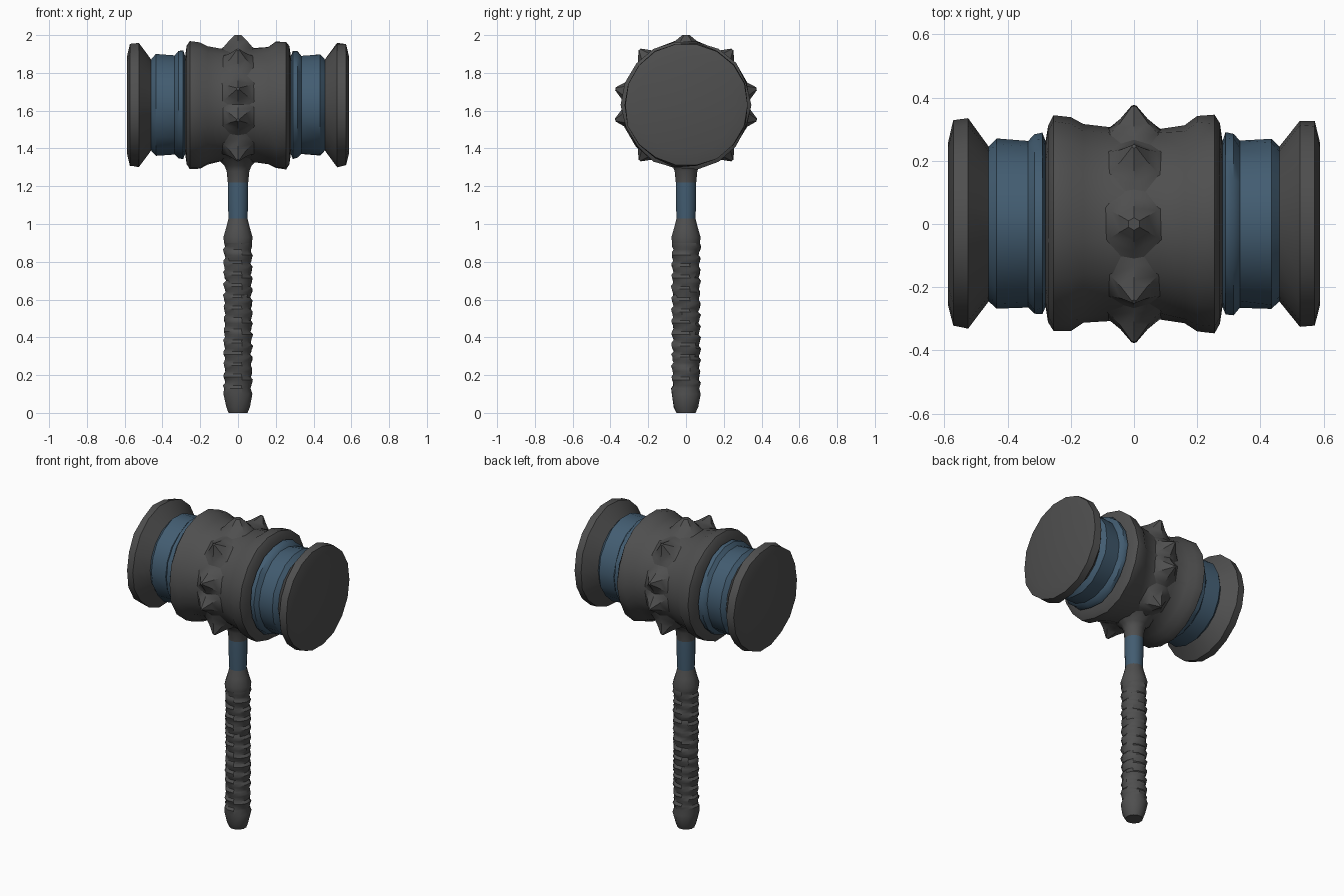
import bpy, math, random
from mathutils import Matrix, Vector

if "Cube" in bpy.data.objects:
    bpy.data.objects.remove(bpy.data.objects["Cube"])

random.seed(4)
HEAD_Z = 1.63


def material(name, rgb):
    m = bpy.data.materials.new(name)
    m.diffuse_color = (*rgb, 1)
    m.use_nodes = True
    m.node_tree.nodes["Principled BSDF"].inputs["Base Color"].default_value = m.diffuse_color
    return m


grey = material("dark grey", (0.078, 0.078, 0.078))
blue = material("steel blue", (0.055, 0.108, 0.165))


def lathe(name, profile, sides, mat, matrix=Matrix(), start=False, end=False,
          jitter=0.0, radius=None, angle=40):
    """Spin (height, radius) points round local z; outer rings stay exact so parts meet."""
    verts, faces = [], []
    for i, (h, r) in enumerate(profile):
        inner = 0 < i < len(profile) - 1
        for j in range(sides):
            a = 2 * math.pi * (j + 0.5) / sides
            rr = radius(h, r, a) if radius else r
            if inner:
                rr += random.uniform(-jitter, jitter)
            verts.append(matrix @ Vector((rr * math.cos(a), rr * math.sin(a), h)))
    for i in range(len(profile) - 1):
        for j in range(sides):
            k = (j + 1) % sides
            faces.append((i * sides + j, i * sides + k,
                          (i + 1) * sides + k, (i + 1) * sides + j))
    if start:
        faces.append(tuple(reversed(range(sides))))
    if end:
        faces.append(tuple(range(len(verts) - sides, len(verts))))
    me = bpy.data.meshes.new(name)
    me.from_pydata(verts, [], faces)
    me.materials.append(mat)
    me.polygons.foreach_set("use_smooth", [True] * len(me.polygons))
    me.set_sharp_from_angle(angle=math.radians(angle))
    ob = bpy.data.objects.new(name, me)
    bpy.context.collection.objects.link(ob)
    return ob


def flip(profile):
    return [(-h, r) for h, r in reversed(profile)]


# Hammer head, lying along x
along_x = Matrix.Translation((0, 0, HEAD_Z)) @ Matrix.Rotation(math.pi / 2, 4, 'Y')
half = [(0.08, 0.303), (0.16, 0.315), (0.20, 0.338), (0.255, 0.342), (0.272, 0.315), (0.28, 0.262)]
lathe("head_barrel", flip(half) + [(0, 0.303)] + half, 18, grey, along_x, jitter=0.005)

band = [(0.28, 0.262), (0.29, 0.288), (0.315, 0.286), (0.335, 0.262),
        (0.435, 0.27), (0.46, 0.245)]
cap = [(0.46, 0.245), (0.525, 0.330), (0.572, 0.325), (0.588, 0.26)]
lathe("right_band", band, 18, blue, along_x, jitter=0.005)
lathe("left_band", flip(band), 18, blue, along_x, jitter=0.005)
lathe("right_striking_face", cap, 18, grey, along_x, end=True, jitter=0.005)
lathe("left_striking_face", flip(cap), 18, grey, along_x, start=True, jitter=0.005)

# Ring of studs round the middle of the head
stud = [(0.275, 0.13), (0.306, 0.085), (0.335, 0.05), (0.383, 0.008)]
top_stud = [(0.275, 0.13), (0.31, 0.085), (0.345, 0.05), (0.37, 0.02)]
for deg in (-50, -12, 13, 50, 90, 130, 167, 192, 230):
    # turn local z away from the head axis, towards the given angle in the y-z plane
    turn = Matrix.Rotation(math.radians(deg - 90), 4, 'X')
    lathe("head_stud", top_stud if deg == 90 else stud, 6, grey,
          Matrix.Translation((0, 0, HEAD_Z)) @ turn, end=True)

# Handle: collar under the head, blue neck, flared guard
lathe("head_collar", [(1.22, 0.056), (1.28, 0.062), (1.31, 0.075), (1.35, 0.12)], 12, grey)
lathe("handle_neck", [(1.03, 0.052), (1.13, 0.056), (1.22, 0.056)], 12, blue)
lathe("handle_guard", [(0.90, 0.076), (0.93, 0.08), (0.98, 0.065), (1.03, 0.052)], 12, grey)


# Grip with a spiral wrap
def wrap(h, r, a):
    if h < 0.13 or h > 0.89:
        return r
    t = (h / 0.06 + a / (2 * math.pi)) % 1
    return 0.066 + 0.015 * t


grip = [(0, 0.052), (0.03, 0.065), (0.10, 0.08)]
grip += [(0.13 + 0.015 * i, 0.07) for i in range(51)] + [(0.90, 0.076)]
lathe("handle_grip", grip, 12, grey, start=True, jitter=0.003, radius=wrap, angle=35)
